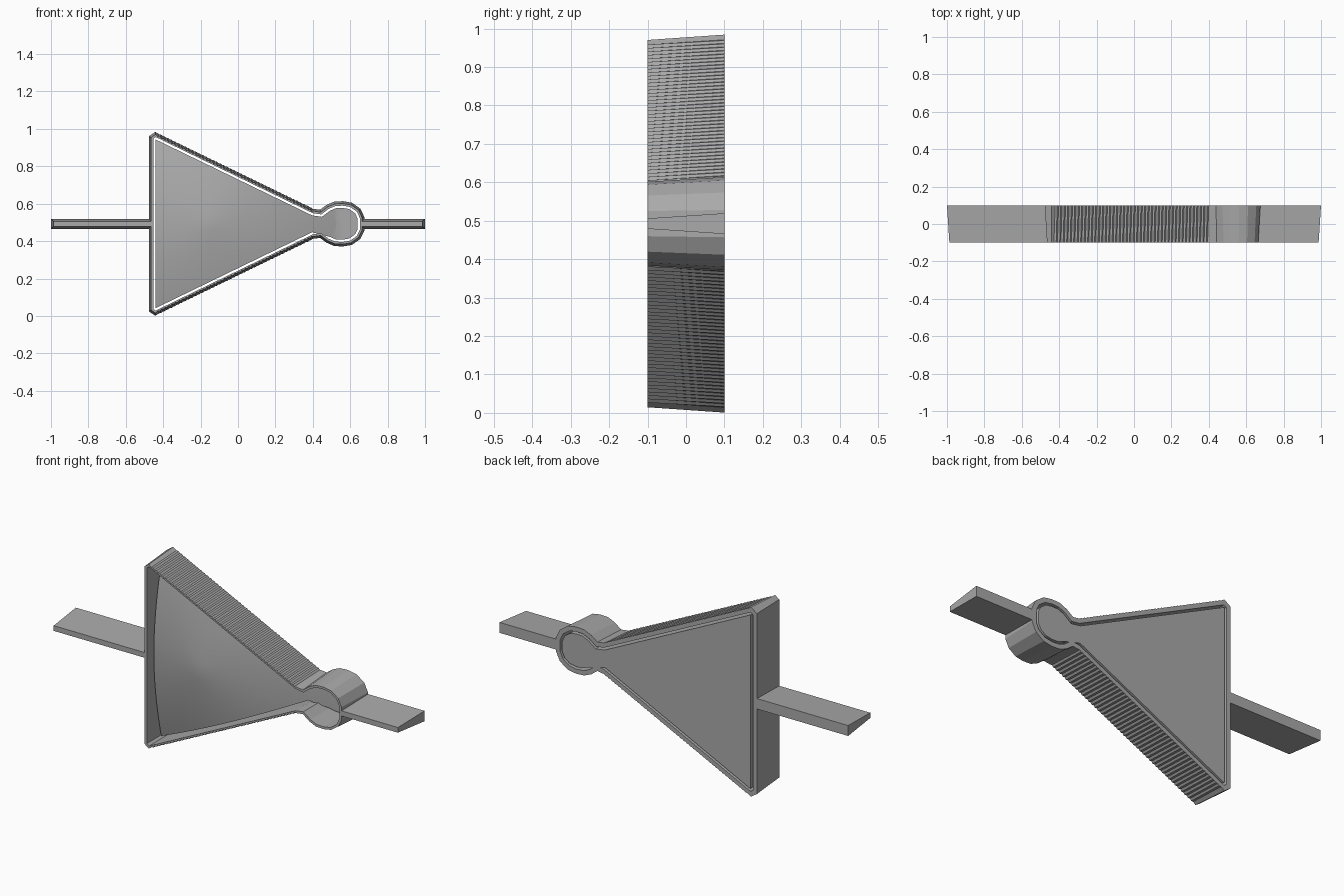
import bpy
import bmesh
from mathutils import Vector

cube = bpy.data.objects.get("Cube")
if cube:
    bpy.data.objects.remove(cube)

MID = 0.4925           # height of the symmetry line
BACK, FRONT = 0.1, -0.1
TEETH = 45             # ridges on each slanted wall

grey = bpy.data.materials.new("plain grey")
grey.use_nodes = True
grey.diffuse_color = (0.4, 0.4, 0.4, 1)
grey.node_tree.nodes["Principled BSDF"].inputs["Base Color"].default_value = grey.diffuse_color


def finish(bm, name):
    bmesh.ops.recalc_face_normals(bm, faces=bm.faces)
    mesh = bpy.data.meshes.new(name)
    bm.to_mesh(mesh)
    bm.free()
    mesh.materials.append(grey)
    obj = bpy.data.objects.new(name, mesh)
    bpy.context.collection.objects.link(obj)
    return obj


def offset(loop, dist):
    """Move a clockwise outline outwards by dist, with mitred corners."""
    out = []
    for i, p in enumerate(loop):
        a = (p - loop[i - 1]).normalized()
        b = (loop[(i + 1) % len(loop)] - p).normalized()
        na, nb = Vector((-a.y, a.x)), Vector((-b.y, b.x))
        m = (na + nb).normalized()
        out.append(p + m * dist / max(m.dot(na), 0.4))
    return out


# Upper half of the outline: blunt corner, slanted side, neck and bubble
corner = [(-0.453, 0.455)]
slant_start, slant_end = Vector((-0.44, 0.464)), Vector((0.40, 0.0565))
bubble = [(0.445, 0.05), (0.485, 0.08), (0.52, 0.095), (0.56, 0.097),
          (0.60, 0.09), (0.635, 0.065), (0.652, 0.03)]


def outline(teeth):
    steps = max(2 * teeth, 1)
    slant = [slant_start.lerp(slant_end, i / steps) for i in range(steps + 1)]
    ridge = [0 < i < steps and i % 2 for i in range(steps + 1)]
    half = [Vector(p) for p in corner] + slant + [Vector(p) for p in bubble]
    flags = [0] * len(corner) + ridge + [0] * len(bubble)
    lower = [Vector((p.x, -p.y)) for p in reversed(half)]
    return half + lower, flags + flags[::-1]


# Tapered wall around the outline, ridged on its slanted sides
base, ridged = outline(TEETH)


def ring(bm, dist, y, tooth):
    pts = offset(base, dist)
    cut = offset(base, dist - tooth)
    return [bm.verts.new((q.x if r else p.x, y, MID + (q.y if r else p.y)))
            for p, q, r in zip(pts, cut, ridged)]


bm = bmesh.new()
rings = [ring(bm, 0.024, BACK, 0.003), ring(bm, 0.012, FRONT, 0.006),
         ring(bm, 0, FRONT, 0), ring(bm, 0, BACK, 0)]
n = len(base)
for k in range(4):
    r, s = rings[k], rings[(k + 1) % 4]
    for i in range(n):
        j = (i + 1) % n
        bm.faces.new((r[i], r[j], s[j], s[i]))
finish(bm, "outer_wall")

# Inner panel: flat back, front rising to a shallow peak
PEAK = Vector((-0.155, MID))


def front_depth(x, z):
    d = (Vector((x, z)) - PEAK).length
    return FRONT + min(0.084 * d + 0.198 * d * d, 0.15)


bm = bmesh.new()
plain, _ = outline(0)
face = bm.faces.new([bm.verts.new((p.x, BACK, MID + p.y)) for p in offset(plain, -0.012)])
bmesh.ops.triangulate(bm, faces=[face])
for axis, start, count in ((0, -0.435, 28), (2, 0.0525, 23)):
    for i in range(count):
        co, no = [0, 0, 0], [0, 0, 0]
        co[axis], no[axis] = start + i * 0.04, 1
        bmesh.ops.bisect_plane(bm, geom=bm.verts[:] + bm.edges[:] + bm.faces[:],
                               dist=0.0001, plane_co=co, plane_no=no)
geo = bmesh.ops.extrude_face_region(bm, geom=bm.faces[:], use_keep_orig=True)["geom"]
for v in geo:
    if isinstance(v, bmesh.types.BMVert):
        v.co.y = front_depth(v.co.x, v.co.z)
panel = finish(bm, "domed_panel")
bpy.ops.object.select_all(action="DESELECT")
panel.select_set(True)
bpy.context.view_layer.objects.active = panel
bpy.ops.object.shade_smooth_by_angle(angle=0.5)


# Flat connecting bars, thinner towards the front
def bar(name, inner, tip):
    sign = 1 if tip > inner else -1
    bm = bmesh.new()
    ends = []
    for x_back, x_front in ((inner, inner), (tip, tip - sign * 0.013)):
        ends.append([bm.verts.new((x, y, MID + h)) for x, y, h in
                     ((x_back, BACK, -0.027), (x_back, BACK, 0.027),
                      (x_front, FRONT, 0.0135), (x_front, FRONT, -0.0135))])
    for e in ends:
        bm.faces.new(e)
    for i in range(4):
        j = (i + 1) % 4
        bm.faces.new((ends[0][i], ends[0][j], ends[1][j], ends[1][i]))
    finish(bm, name)


bar("input_bar", -0.456, -1)
bar("output_bar", 0.662, 1)
